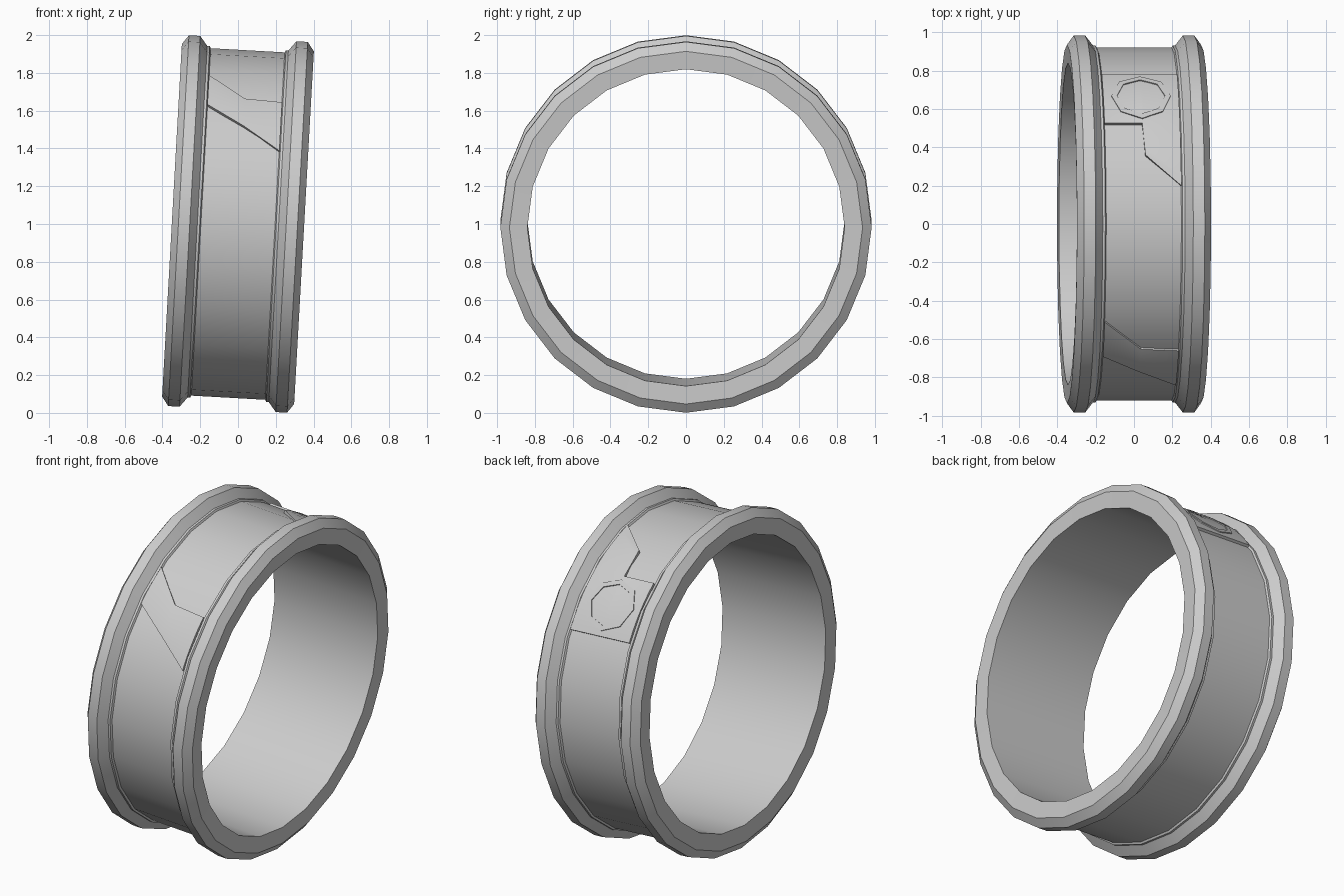
import bpy, bmesh, math
from mathutils import Matrix

if "Cube" in bpy.data.objects:
    bpy.data.objects.remove(bpy.data.objects["Cube"])

metal = bpy.data.materials.new("plain grey metal")
metal.use_nodes = True
grey = (0.6, 0.6, 0.6, 1)
metal.diffuse_color = grey
metal.node_tree.nodes["Principled BSDF"].inputs["Base Color"].default_value = grey

# The ring leans slightly to its left
LEAN = Matrix.Translation((0, 0, 1)) @ Matrix.Rotation(math.radians(3.2), 4, 'Y')


def on_ring(a, phi, r):
    """Point at axial position a, angle phi from the top (towards the back), radius r."""
    t = math.radians(phi)
    return (a, r * math.sin(t), r * math.cos(t))


def finish(name, bm):
    bmesh.ops.recalc_face_normals(bm, faces=bm.faces)
    mesh = bpy.data.meshes.new(name)
    bm.to_mesh(mesh)
    bm.free()
    mesh.materials.append(metal)
    ob = bpy.data.objects.new(name, mesh)
    bpy.context.collection.objects.link(ob)
    ob.matrix_world = LEAN
    bpy.ops.object.select_all(action='DESELECT')
    ob.select_set(True)
    bpy.context.view_layer.objects.active = ob
    bpy.ops.object.shade_smooth_by_angle(angle=math.radians(30))
    return ob


def wrapped_grid(name, columns, rows, low, high, closed=False):
    """Plate wrapped on the band; each column is a list of (a, phi) points."""
    bm = bmesh.new()
    layers = [[[bm.verts.new(on_ring(a, p, r)) for a, p in col] for col in columns]
              for r in (low, high)]
    n = len(columns)
    for i in range(n if closed else n - 1):
        j = (i + 1) % n
        for k in range(rows):
            for g in layers:
                bm.faces.new((g[i][k], g[j][k], g[j][k + 1], g[i][k + 1]))
        for k in (0, rows):
            b, t = layers
            bm.faces.new((b[i][k], b[j][k], t[j][k], t[i][k]))
    if not closed:
        for i in (0, n - 1):
            for k in range(rows):
                b, t = layers
                bm.faces.new((b[i][k], b[i][k + 1], t[i][k + 1], t[i][k]))
    return finish(name, bm)


def panel(name, edges, rows=14):
    cols = [[(a, p + (q - p) * k / rows) for k in range(rows + 1)] for a, p, q in edges]
    return wrapped_grid(name, cols, rows, 0.9, 0.932)


# Ring body: mirrored cross-section turned around the x axis
half = [(0.345, 0.84), (0.35, 0.935), (0.315, 0.983), (0.255, 0.983),
        (0.215, 0.932), (0.202, 0.932), (0.196, 0.921)]
section = half + [(-a, r) for a, r in reversed(half)]
SIDES = 24
bm = bmesh.new()
loops = [[bm.verts.new(on_ring(a, 360 * s / SIDES, r)) for a, r in section]
         for s in range(SIDES)]
for s in range(SIDES):
    u, v = loops[s], loops[(s + 1) % SIDES]
    for i in range(len(section)):
        j = (i + 1) % len(section)
        bm.faces.new((u[i], u[j], v[j], v[i]))
finish("ring_body", bm)

# Raised panels on the band: (axial position, first angle, last angle)
W = 0.197
panel("front_panel", [(-W, -48, -33.3), (0, -56, -44.5), (W, -64.6, -45.2)])
panel("back_panel", [(-W, 34.4, 57), (0, 34.4, 57), (0.012, 22.8, 57), (W, 12.4, 57)])

# Octagonal frame on the back panel
frame = []
for s in range(8):
    t = math.tau * s / 8
    frame.append([(r * math.cos(t), 45.6 + math.degrees(r * math.sin(t) / 0.93))
                  for r in (0.125, 0.155)])
wrapped_grid("octagon_frame", frame, 1, 0.915, 0.938, closed=True)
